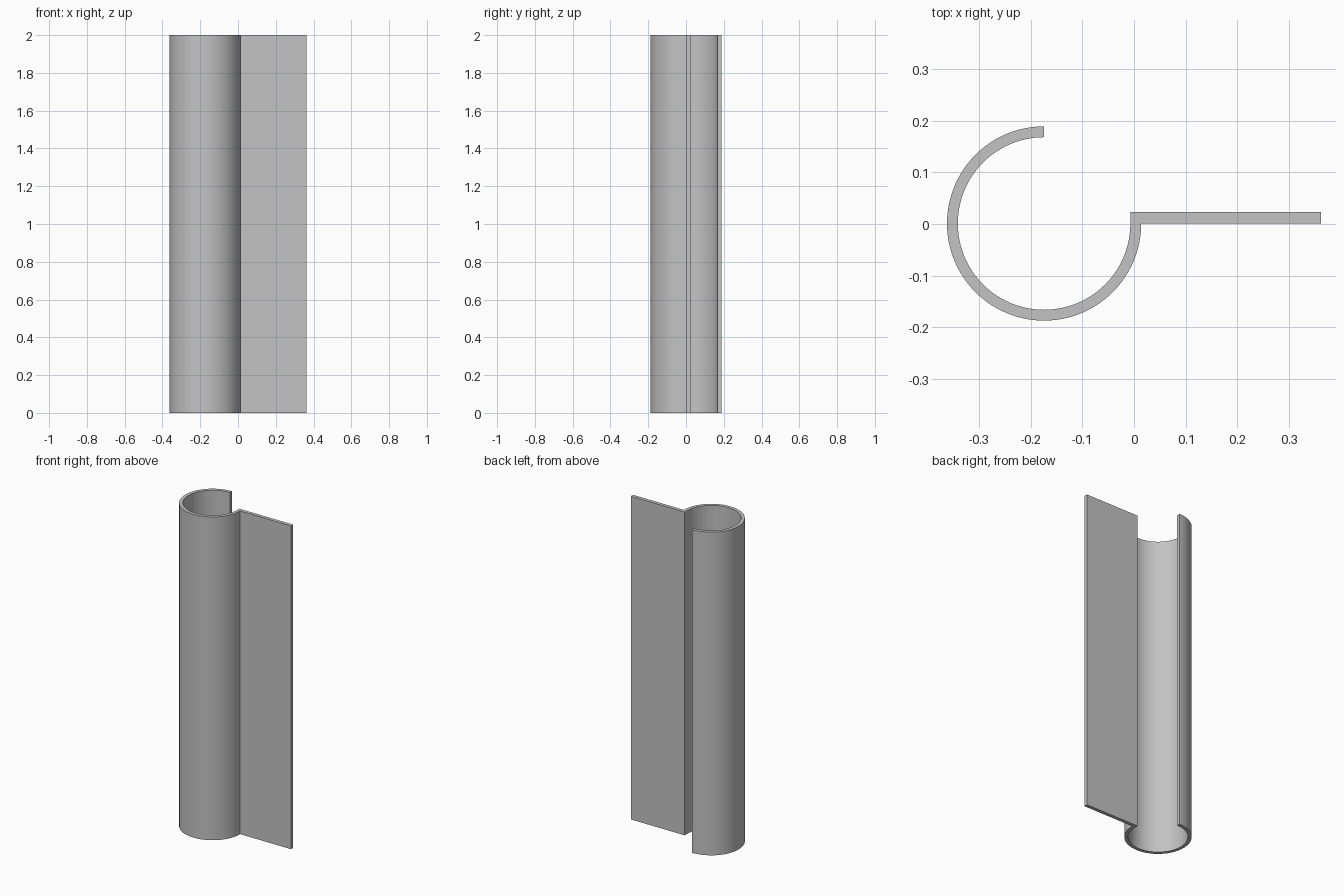
import bpy
import bmesh
from math import cos, sin, radians

cube = bpy.data.objects.get("Cube")
if cube:
    bpy.data.objects.remove(cube, do_unlink=True)

HEIGHT = 2.0
CENTRE_X, CENTRE_Y = -0.174, 0.001
OUTER, INNER = 0.188, 0.167
FLANGE_END, FLANGE_BACK = 0.362, 0.023
SEGMENTS = 72

# Single grey finish
grey = bpy.data.materials.new("plain grey")
grey.use_nodes = True
colour = (0.55, 0.55, 0.55, 1.0)
grey.diffuse_color = colour
grey.node_tree.nodes["Principled BSDF"].inputs["Base Color"].default_value = colour


def arc(radius):
    """Three-quarter turn from the open lip round to the flange."""
    angles = [radians(90 + 270 * i / SEGMENTS) for i in range(SEGMENTS + 1)]
    return [(CENTRE_X + radius * cos(a), CENTRE_Y + radius * sin(a)) for a in angles]


# Closed cross-section: outer curl, flat flange, inner curl back to the lip
profile = arc(OUTER)
profile += [(FLANGE_END, CENTRE_Y), (FLANGE_END, FLANGE_BACK),
            (CENTRE_X + INNER, FLANGE_BACK)]
profile += reversed(arc(INNER))

# Extrude the section to full height
bm = bmesh.new()
section = bm.faces.new([bm.verts.new((x, y, 0)) for x, y in profile])
result = bmesh.ops.extrude_face_region(bm, geom=[section], use_keep_orig=True)
top = [v for v in result["geom"] if isinstance(v, bmesh.types.BMVert)]
bmesh.ops.translate(bm, verts=top, vec=(0, 0, HEIGHT))
bmesh.ops.recalc_face_normals(bm, faces=bm.faces)

mesh = bpy.data.meshes.new("curled_edge_strip")
bm.to_mesh(mesh)
bm.free()
mesh.materials.append(grey)
strip = bpy.data.objects.new("curled_edge_strip", mesh)
bpy.context.collection.objects.link(strip)

# Smooth curl with crisp rims and flange corners
bpy.ops.object.select_all(action="DESELECT")
strip.select_set(True)
bpy.context.view_layer.objects.active = strip
bpy.ops.object.shade_smooth_by_angle(angle=radians(30))
